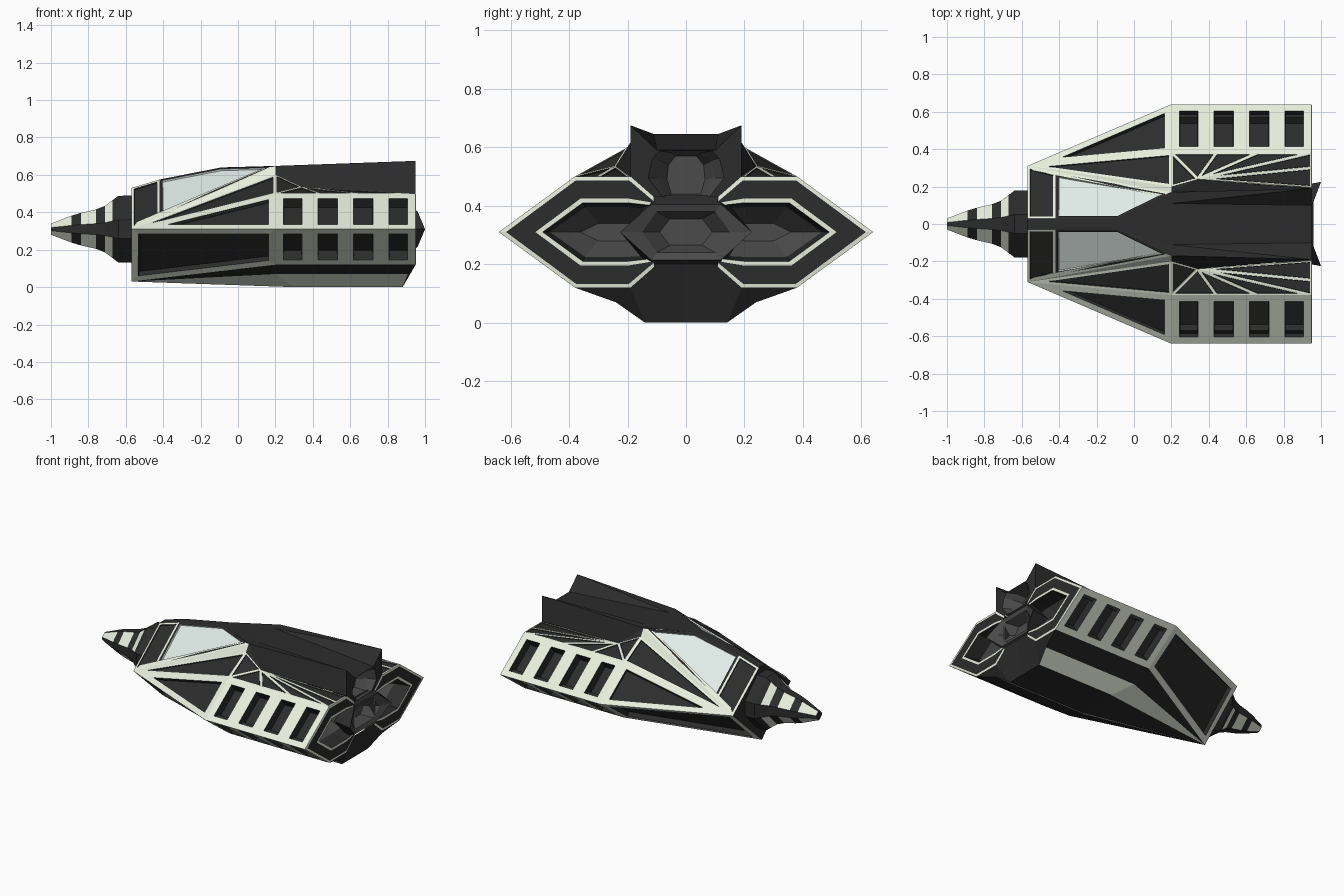
import bpy, bmesh
from mathutils import Vector

if "Cube" in bpy.data.objects:
    bpy.data.objects.remove(bpy.data.objects["Cube"])


def material(name, c):
    m = bpy.data.materials.new(name)
    m.diffuse_color = (*c, 1)
    m.use_nodes = True
    m.node_tree.nodes["Principled BSDF"].inputs["Base Color"].default_value = m.diffuse_color
    return m


CREAM = material("cream_paint", (0.80, 0.86, 0.72))
DARK = material("dark_hull", (0.025, 0.025, 0.025))
GREY = material("engine_grey", (0.07, 0.07, 0.07))
GLASS = material("pale_glass", (0.74, 0.83, 0.79))


def finish(name, bm, mats):
    me = bpy.data.meshes.new(name)
    bm.to_mesh(me)
    bm.free()
    for m in mats:
        me.materials.append(m)
    ob = bpy.data.objects.new(name, me)
    bpy.context.collection.objects.link(ob)
    return ob


def panels(name, polys, mat, inset=0, depth=0, inner=DARK):
    """Flat plates mirrored in y, each optionally framed with a sunk inner panel."""
    bm = bmesh.new()
    for s in (1, -1):
        for p in polys:
            f = bm.faces.new([bm.verts.new((x, s * y, z)) for x, y, z in p])
            f.normal_update()
            c = f.calc_center_median()
            ref = Vector((min(max(c.x, -0.3), 0.75), 0, 0.31))
            if f.normal.dot(c - ref) < 0:
                f.normal_flip()
    if inset:
        faces = list(bm.faces)
        bmesh.ops.inset_individual(bm, faces=faces, thickness=inset, use_even_offset=True)
        if depth:
            bmesh.ops.inset_individual(bm, faces=faces, thickness=0.002, depth=-depth,
                                       use_even_offset=True)
            for f in faces:
                for e in f.edges:
                    for g in e.link_faces:
                        g.material_index = 1
        for f in faces:
            f.material_index = 1
    return finish(name, bm, [mat, inner])


def rings(name, loops, mats, mirror=True):
    """Bridge nested (x, [(y, z)...]) loops seen from behind; last loop is capped."""
    bm = bmesh.new()
    used = list(dict.fromkeys(mats))
    for s in ((1, -1) if mirror else (1,)):
        vs = [[bm.verts.new((p[2] if len(p) > 2 else x, s * p[0], p[1])) for p in lp]
              for x, lp in loops]
        n = len(vs[0])
        for k in range(len(vs) - 1):
            for i in range(n):
                j = (i + 1) % n
                q = [vs[k][i], vs[k][j], vs[k + 1][j], vs[k + 1][i]]
                f = bm.faces.new(q if s < 0 else q[::-1])
                f.material_index = used.index(mats[k])
        f = bm.faces.new(vs[-1] if s < 0 else vs[-1][::-1])
        f.material_index = used.index(mats[-1])
    return finish(name, bm, used)


# Key corners of the hull (positive y side)
corner = (-0.57, 0.31, 0.31)
keel = (-0.57, 0, 0.03)
tip = (0.2, 0.64, 0.31)
up = (0.2, 0.38, 0.50)
low = (0.2, 0.38, 0.12)
shoulder = (0.2, 0.20, 0.60)
crest = (0.2, 0.17, 0.648)
brow = (-0.57, 0.03, 0.53)
brow2 = (-0.42, 0.03, 0.575)
peak = (-0.09, 0.03, 0.64)
sill = (-0.42, 0.27, 0.385)

# Wing plates: front panels and rows of four slots, above and below
panels("wing_front_upper", [[corner, tip, up]], CREAM, 0.038, 0.02)
panels("wing_front_lower", [[corner, tip, low, keel]], CREAM, 0.038, 0.03)
xs = [0.2, 0.385, 0.575, 0.765, 0.95]
for nm, z in (("upper", 0.50), ("lower", 0.12)):
    cells = [[(a, 0.64, 0.31), (b, 0.64, 0.31), (b, 0.38, z), (a, 0.38, z)]
             for a, b in zip(xs, xs[1:])]
    panels("wing_slots_" + nm, cells, CREAM, 0.043, 0.06)

# Shoulder triangles and faceted fan behind them
panels("shoulder_panel", [[corner, up, shoulder]], CREAM, 0.014, 0.006)
hub = (0.34, 0.24, 0.535)
rim = [shoulder, up, (0.44, 0.38, 0.5), (0.66, 0.38, 0.5), (0.95, 0.38, 0.5),
       (0.95, 0.30, 0.5), (0.95, 0.195, 0.5)]
panels("shoulder_fan", [[hub, a, b] for a, b in zip(rim, rim[1:])], CREAM, 0.008, 0.004)

# Cockpit: beams, brow, windows and spine
panels("canopy_beam", [[corner, (-0.54, 0.285, 0.35), (0.14, 0.15, 0.638), crest],
                       [corner, crest, shoulder]], CREAM)
panels("canopy_brow", [[corner, brow, brow2, sill]], CREAM, 0.014, 0.006)
panels("canopy_window", [[brow2, peak, (0.19, 0.165, 0.645), sill]], DARK, 0.014, 0.01, GLASS)
panels("canopy_spine", [[brow, brow2, (-0.42, 0, 0.575), (-0.57, 0, 0.53)],
                        [brow2, peak, (-0.09, 0, 0.64), (-0.42, 0, 0.575)]], DARK)
panels("front_bulkhead", [[keel, corner, brow, (-0.57, 0, 0.53)]], DARK)

# Rear deck and the two fins
fin = (0.95, 0.19, 0.675)
deck = (0.2, 0.11, 0.645)
panels("rear_deck", [[peak, crest, deck], [peak, deck, (0.2, 0, 0.645), (-0.09, 0, 0.64)],
                     [deck, (0.2, 0, 0.645), (0.95, 0, 0.59), (0.95, 0.10, 0.59)]], DARK)
panels("fin", [[deck, crest, fin], [deck, fin, (0.95, 0.10, 0.59)],
               [crest, fin, (0.95, 0.19, 0.5), hub], [crest, hub, shoulder]], DARK)

# Underside
c1, c2 = (0.2, 0.24, 0.07), (0.91, 0.24, 0.07)
b1, b2 = (0.3, 0.14, 0), (0.88, 0.14, 0)
panels("belly_side", [[keel, low, c1], [low, (0.95, 0.38, 0.12), c2, c1]], DARK)
panels("belly_chamfer", [[keel, c1, b1], [c1, c2, b2, b1]], CREAM)
panels("belly_floor", [[keel, b1, (0.3, 0, 0)], [b1, b2, (0.88, 0, 0), (0.3, 0, 0)]], DARK)
panels("belly_tail", [[(0.95, 0.38, 0.12), (0.95, 0.19, 0.12), b2, c2],
                      [(0.95, 0.19, 0.12), (0.95, 0.11, 0.2), (0.95, 0, 0.2),
                       (0.88, 0, 0), b2]], DARK)

# Wing engines: trimmed rear face with sunk nozzle


def half(pts):
    """Complete a loop symmetric about z = 0.31 from its upper points."""
    return pts + [(y, 0.62 - z) for y, z in reversed(pts) if z != 0.31]


rings("wing_engine", [
    (0.95, half([(0.11, 0.43), (0.19, 0.50), (0.38, 0.50), (0.64, 0.31)])),
    (0.952, half([(0.11, 0.415), (0.195, 0.487), (0.376, 0.487), (0.615, 0.31)])),
    (0.952, half([(0.11, 0.41), (0.2, 0.425), (0.36, 0.425), (0.515, 0.31)])),
    (0.952, half([(0.11, 0.40), (0.2, 0.41), (0.353, 0.41), (0.49, 0.31)])),
    (0.85, half([(0.11, 0.39), (0.2, 0.395), (0.345, 0.395), (0.465, 0.31)])),
    (0.76, half([(0.14, 0.33), (0.2, 0.34), (0.30, 0.34), (0.36, 0.31)]))],
    [CREAM, DARK, CREAM, DARK, GREY, GREY])

# Central engine: six-sided housing with prongs reaching furthest back


def hexa(a, b, h, xa, xb):
    return [(a, 0.31, xa), (b, 0.31 + h, xb), (-b, 0.31 + h, xb),
            (-a, 0.31, xa), (-b, 0.31 - h, xb), (b, 0.31 - h, xb)]


rings("centre_engine", [(0, hexa(0.20, 0.12, 0.125, 0.86, 0.92)),
                        (0, hexa(0.225, 0.12, 0.095, 1.0, 0.96)),
                        (0, hexa(0.15, 0.10, 0.07, 0.96, 0.95)),
                        (0, hexa(0.09, 0.055, 0.045, 0.88, 0.88))],
      [DARK, GREY, GREY, GREY], mirror=False)

# Upper engine between the fins, with its surround


def sym(pts):
    return pts + [(-y, z) for y, z in reversed(pts)]


rings("upper_engine", [(0.95, sym([(0.11, 0.43), (0.19, 0.50), (0.19, 0.675), (0.10, 0.59)])),
                       (0.95, sym([(0.08, 0.43), (0.13, 0.495), (0.115, 0.56), (0.09, 0.588)])),
                       (0.90, sym([(0.065, 0.43), (0.10, 0.495), (0.09, 0.555), (0.05, 0.58)])),
                       (0.84, sym([(0.05, 0.44), (0.065, 0.49), (0.06, 0.54), (0.035, 0.57)]))],
      [DARK, GREY, GREY, GREY], mirror=False)

# Banded nose: truncated-diamond sections, cream bands on the diagonal faces
sections = [(-1, 0.03), (-0.89, 0.072), (-0.84, 0.087), (-0.76, 0.105), (-0.71, 0.125),
            (-0.67, 0.155), (-0.64, 0.178), (-0.56, 0.18)]
bm = bmesh.new()
loops = []
for x, r in sections:
    s = 0.28 * r
    pts = [(r, s), (s, r), (-s, r), (-r, s), (-r, -s), (-s, -r), (s, -r), (r, -s)]
    loops.append([bm.verts.new((x, y, 0.31 + z)) for y, z in pts])
bm.faces.new(loops[0])
bands = []
for k in range(len(loops) - 1):
    for i in range(8):
        j = (i + 1) % 8
        f = bm.faces.new([loops[k][i], loops[k + 1][i], loops[k + 1][j], loops[k][j]])
        if k in (0, 2, 4) and i % 2 == 0:
            bands.append(f)
bmesh.ops.recalc_face_normals(bm, faces=bm.faces[:])
for f in bands:
    f.material_index = 1
finish("nose_cone", bm, [DARK, CREAM])
